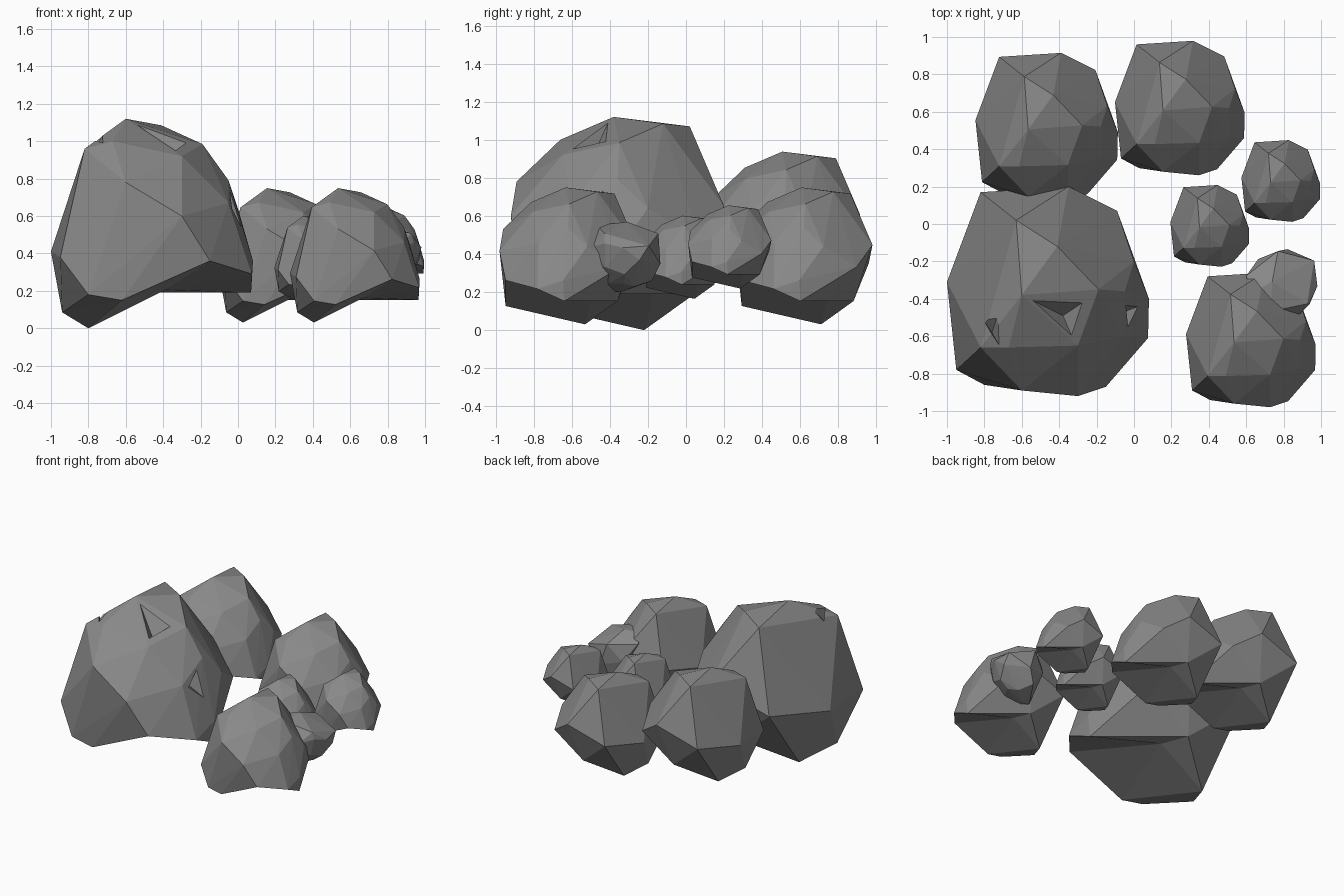
import bpy, bmesh
from math import radians
from mathutils import Matrix, Vector

if "Cube" in bpy.data.objects:
    bpy.data.objects.remove(bpy.data.objects["Cube"])

stone = bpy.data.materials.new("stone")
stone.diffuse_color = (.25, .25, .25, 1)
stone.use_nodes = True
stone.node_tree.nodes["Principled BSDF"].inputs["Base Color"].default_value = stone.diffuse_color

# Rim of the hollow under the right side, and the inner corner it folds up to
RIM = [(-.80, -.22, 0), (-.62, -.87, .15), (-.15, -.87, .36),
       (.075, -.61, .29), (.07, -.39, .19), (-.45, .045, .19)]
HOLLOW = Vector((-.39, -.17, .205))

# Corner points of the master boulder (the large one, in place)
ROCK = RIM + [
    (-.60, -.38, 1.12), (-.63, .02, 1.07), (-.41, -.12, 1.085), (-.19, -.35, .985),  # crown
    (-.82, -.66, .96), (-.67, -.66, 1.0), (-.30, -.65, .92),
    (-.60, -.89, .78), (-.30, -.92, .60), (-.05, -.60, .67),                         # front
    (-.95, -.78, .38), (-.80, -.86, .18),
    (.08, -.40, .36), (.0, -.20, .64), (-.05, -.36, .79),                            # right
    (-.09, .07, .47), (-.35, .20, .65), (-.82, .17, .50),                            # back
    (-1.0, -.31, .41), (-.94, -.48, .085),                                           # left
]
MID = (Vector((-1, -.92, 0)) + Vector((.08, .20, 1.12))) / 2


def hull(name, pts, rim=(), hollow=None):
    """Flat-faced solid wrapped around points; the rim region folds in to the hollow."""
    bm = bmesh.new()
    verts = [bm.verts.new(p) for p in pts]
    edge_of = {v for v, p in zip(verts, pts) if p in rim}
    bmesh.ops.convex_hull(bm, input=verts)
    if hollow is not None:
        under = [f for f in bm.faces if all(v in edge_of for v in f.verts)]
        bmesh.ops.delete(bm, geom=under, context='FACES')
        tip = bm.verts.new(hollow)
        for e in [e for e in bm.edges if e.is_boundary]:
            bm.faces.new((*e.verts, tip))
    bmesh.ops.delete(bm, geom=[v for v in bm.verts if not v.link_faces], context='VERTS')
    bmesh.ops.recalc_face_normals(bm, faces=bm.faces)
    me = bpy.data.meshes.new(name)
    bm.to_mesh(me)
    bm.free()
    me.materials.append(stone)
    ob = bpy.data.objects.new(name, me)
    bpy.context.collection.objects.link(ob)
    return ob


def boulder(name, centre, scale, rot=None):
    """Master boulder, scaled and turned about its middle."""
    ob = hull(name, ROCK, RIM, HOLLOW)
    turn = rot or Matrix.Identity(4)
    ob.data.transform(Matrix.Translation(centre) @ turn @ Matrix.Scale(scale, 4)
                      @ Matrix.Translation(-MID))
    return ob


# Large boulder with chipped notches on crown and right side
large = boulder("large_boulder", MID, 1)
chips = [
    [(-.38, -.49, .91), (-.64, -.36, 1.2), (-.14, -.33, 1.1), (-.28, -.72, 1.0)],
    [(-.76, -.58, .93), (-.88, -.40, 1.02), (-.70, -.40, 1.14), (-.68, -.72, 1.06)],
    [(-.08, -.48, .62), (.03, -.35, .95), (.18, -.38, .40), (.10, -.74, .70)],
]
for i, pts in enumerate(chips):
    cutter = hull(f"chip_cutter_{i}", pts)
    mod = large.modifiers.new("chip", 'BOOLEAN')
    mod.operation, mod.object, mod.solver = 'DIFFERENCE', cutter, 'EXACT'
    bpy.context.view_layer.objects.active = large
    bpy.ops.object.modifier_apply(modifier=mod.name)
    bpy.data.objects.remove(cutter)

# Medium boulders
boulder("front_boulder", (.625, -.62, .39), .642)
boulder("back_boulder", (.245, .62, .39), .642)
boulder("back_left_boulder", (-.467, .52, .543), .705)

# Small rocks
boulder("small_rock_right", (.785, .23, .437), .39)
boulder("small_rock_middle", (.405, -.01, .383), .39)

# Small rock lying on its side, tucked behind the front boulder
boulder("tipped_rock", (.79, -.325, .385), .34, Matrix.Rotation(radians(90), 4, 'Y'))
